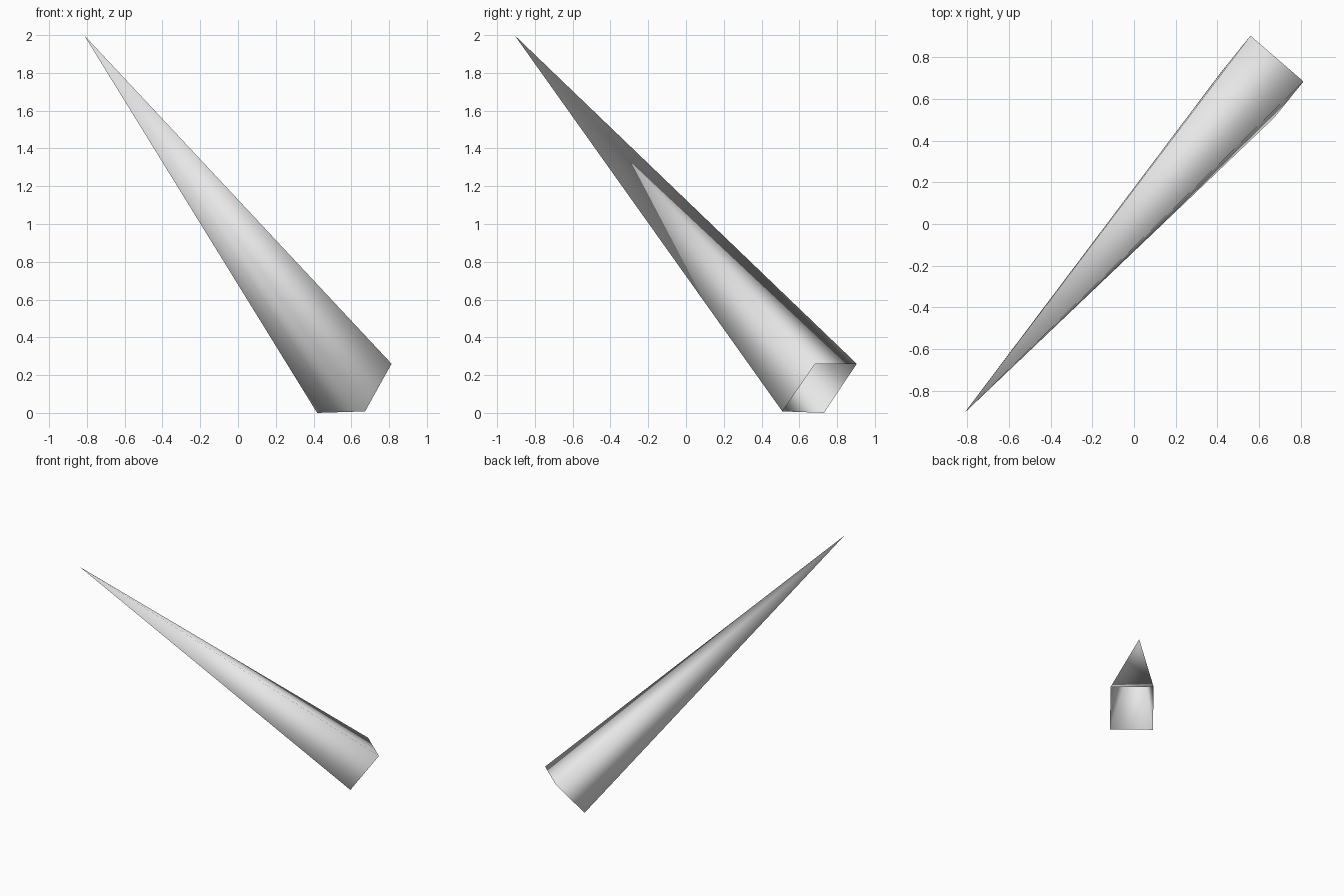
import bpy
import bmesh
from mathutils import Vector

cube = bpy.data.objects.get("Cube")
if cube:
    bpy.data.objects.remove(cube, do_unlink=True)

# Plain grey material
grey = bpy.data.materials.new("light grey")
grey.use_nodes = True
colour = (0.8, 0.8, 0.8, 1.0)
grey.diffuse_color = colour
grey.node_tree.nodes["Principled BSDF"].inputs["Base Color"].default_value = colour

# Square open end, set by its centre and two half-edge vectors
centre = Vector((0.616, 0.707, 0.133))
across = Vector((0.127, -0.11, 0.0))
down = Vector((-0.07, -0.087, -0.127))
tip_point = Vector((-0.815, -0.908, 2.0))

bm = bmesh.new()
tip = bm.verts.new(tip_point)
corners = [bm.verts.new(centre + across * a + down * d)
           for a, d in ((-1, -1), (1, -1), (1, 1), (-1, 1))]
corners[2].co.z = 0.008
corners[3].co.z = 0.0

# Four tapering walls, smooth and without an end cap
for i in range(4):
    face = bm.faces.new((corners[(i + 1) % 4], corners[i], tip))
    face.smooth = True

mesh = bpy.data.meshes.new("tapered_spike")
bm.to_mesh(mesh)
bm.free()
mesh.materials.append(grey)
spike = bpy.data.objects.new("tapered_spike", mesh)
bpy.context.collection.objects.link(spike)
